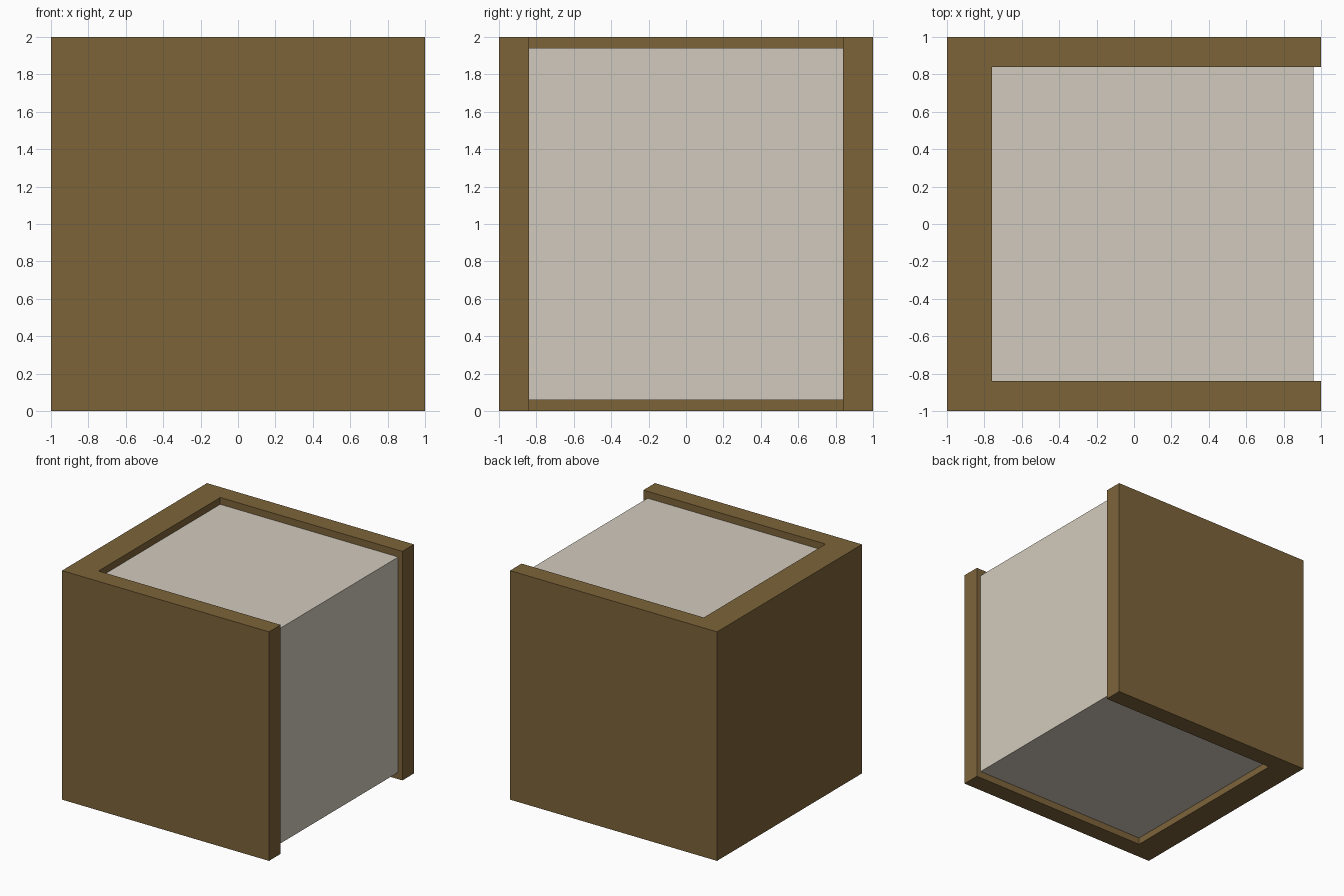
import bpy, bmesh

if "Cube" in bpy.data.objects:
    bpy.data.objects.remove(bpy.data.objects["Cube"])


def prism(name, outline, z0, z1, color):
    """Extrude a flat xy outline (counter-clockwise) from z0 up to z1."""
    bm = bmesh.new()
    base = bm.faces.new([bm.verts.new((x, y, z0)) for x, y in outline])
    ext = bmesh.ops.extrude_face_region(bm, geom=[base], use_keep_orig=True)
    top = [g for g in ext["geom"] if isinstance(g, bmesh.types.BMVert)]
    bmesh.ops.translate(bm, verts=top, vec=(0, 0, z1 - z0))
    bmesh.ops.recalc_face_normals(bm, faces=bm.faces)
    mesh = bpy.data.meshes.new(name)
    bm.to_mesh(mesh)
    bm.free()
    obj = bpy.data.objects.new(name, mesh)
    bpy.context.collection.objects.link(obj)
    mat = bpy.data.materials.new(name + "_color")
    mat.diffuse_color = color
    mat.use_nodes = True
    mat.node_tree.nodes["Principled BSDF"].inputs["Base Color"].default_value = mat.diffuse_color
    mesh.materials.append(mat)
    return obj


SPINE_X, PAGE_X, INNER_Y = -0.76, 0.96, 0.84

# U-shaped binding: spine on the left, a board front and back
prism("book_cover",
      [(-1, -1), (1, -1), (1, -INNER_Y), (SPINE_X, -INNER_Y),
       (SPINE_X, INNER_Y), (1, INNER_Y), (1, 1), (-1, 1)],
      0, 2, (0.205, 0.127, 0.042, 1))

# Block of pages, slightly recessed on its three open sides
prism("page_block",
      [(SPINE_X, -INNER_Y), (PAGE_X, -INNER_Y),
       (PAGE_X, INNER_Y), (SPINE_X, INNER_Y)],
      0.06, 1.94, (0.644, 0.591, 0.509, 1))
